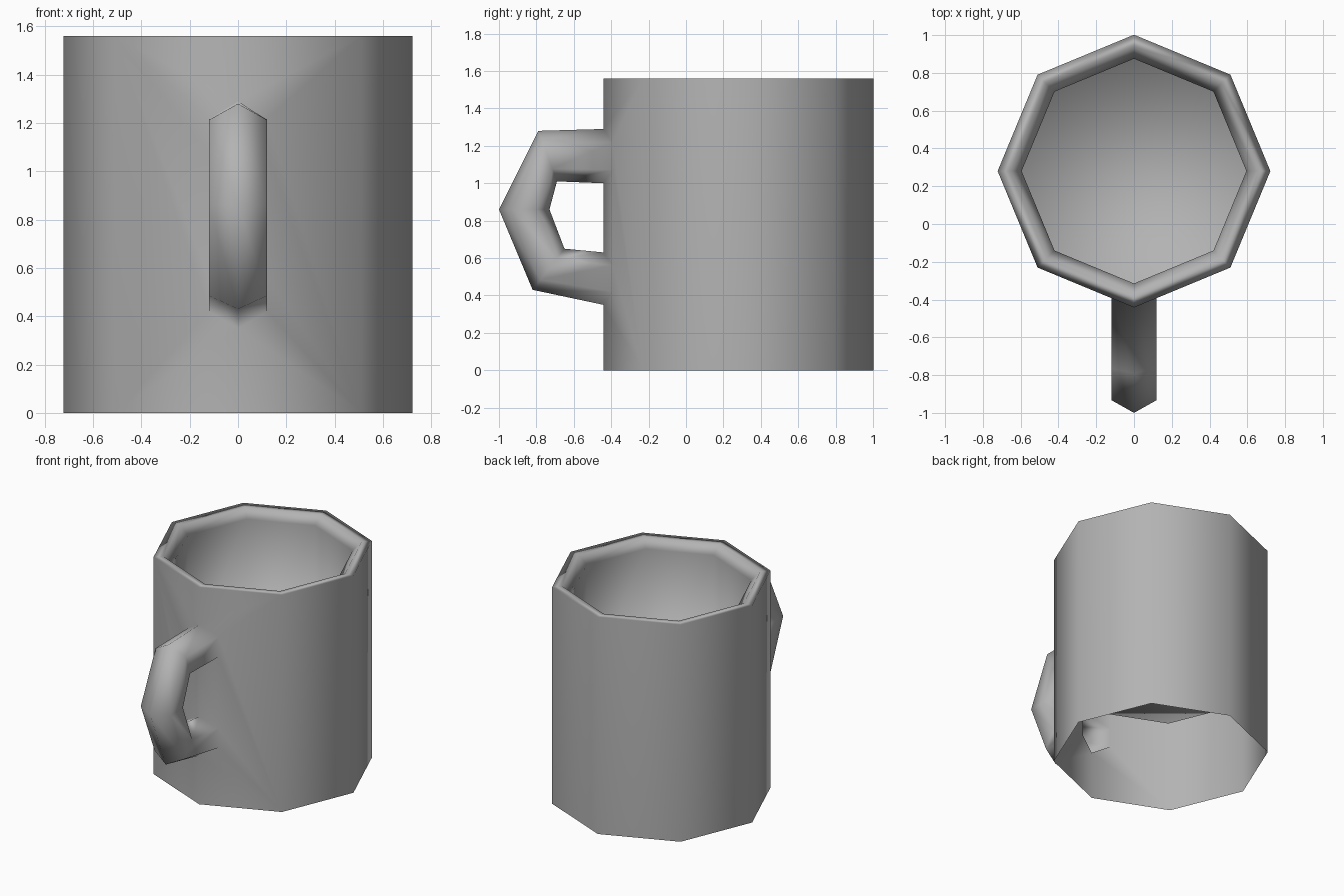
import bpy, bmesh
from math import cos, sin, pi

if "Cube" in bpy.data.objects:
    bpy.data.objects.remove(bpy.data.objects["Cube"])

SIDES, CY, R = 8, 0.28, 0.722
HALF = 0.12                               # handle half width
bm = bmesh.new()


def octagon(radius, z):
    return [bm.verts.new((radius * cos(2 * pi * i / SIDES),
                          CY + radius * sin(2 * pi * i / SIDES), z)) for i in range(SIDES)]


def bridge(a, b, skip=()):
    n = len(a)
    for i in range(n):
        if i not in skip:
            bm.faces.new((a[i], a[(i + 1) % n], b[(i + 1) % n], b[i]))


# Open-bottomed outer wall, sloped rim, inner cup; front panels (5, 6) are made below
loops = [octagon(r, z) for r, z in
         ((R, 0), (R, 1.56), (0.655, 1.558), (0.595, 1.50), (0.595, 0.60))]
for k in range(len(loops) - 1):
    bridge(loops[k], loops[k + 1], skip=(5, 6) if k == 0 else ())
bm.faces.new(loops[-1])                   # raised cup floor

# Handle: hexagonal tube given by outer and inner (y, z) outlines
front = CY - R
outer = [(front, 1.29), (-0.79, 1.28), (-1.0, 0.86), (-0.82, 0.43), (front, 0.35)]
inner = [(front, 1.00), (-0.69, 1.01), (-0.73, 0.86), (-0.65, 0.65), (front, 0.63)]
slope = (1 - cos(pi / 4)) / sin(pi / 4)   # wall falls back away from the centre edge
rings = []
for k, (o, i) in enumerate(zip(outer, inner)):
    back = HALF * slope if k in (0, 4) else 0
    ring = []
    for x, t in ((0, 0), (HALF, .25), (HALF, .75), (0, 1), (-HALF, .75), (-HALF, .25)):
        y = o[0] + (i[0] - o[0]) * t + (back if x else 0)
        ring.append(bm.verts.new((x, y, o[1] + (i[1] - o[1]) * t)))
    rings.append(ring)
for a, b in zip(rings, rings[1:]):
    bridge(a, b)

# Front wall panels, notched where the hollow handle joins
top, low = rings[0], rings[-1]
for corner, (s, t) in ((7, (1, 2)), (5, (5, 4))):
    bm.faces.new((loops[0][6], loops[0][corner], loops[1][corner], loops[1][6],
                  top[0], top[s], top[t], top[3],
                  low[3], low[t], low[s], low[0]))

bmesh.ops.recalc_face_normals(bm, faces=bm.faces)
for f in bm.faces:
    f.smooth = True
mesh = bpy.data.meshes.new("mug")
bm.to_mesh(mesh)
bm.free()
mug = bpy.data.objects.new("mug", mesh)
bpy.context.collection.objects.link(mug)

# Area-weighted shading keeps the large wall panels clean around rim and handle
weighted = mug.modifiers.new("weighted_normals", 'WEIGHTED_NORMAL')
weighted.mode = 'FACE_AREA'

# Mid-grey glaze
glaze = bpy.data.materials.new("grey_glaze")
glaze.diffuse_color = (0.45, 0.45, 0.45, 1)
glaze.use_nodes = True
glaze.node_tree.nodes["Principled BSDF"].inputs["Base Color"].default_value = glaze.diffuse_color
mesh.materials.append(glaze)
